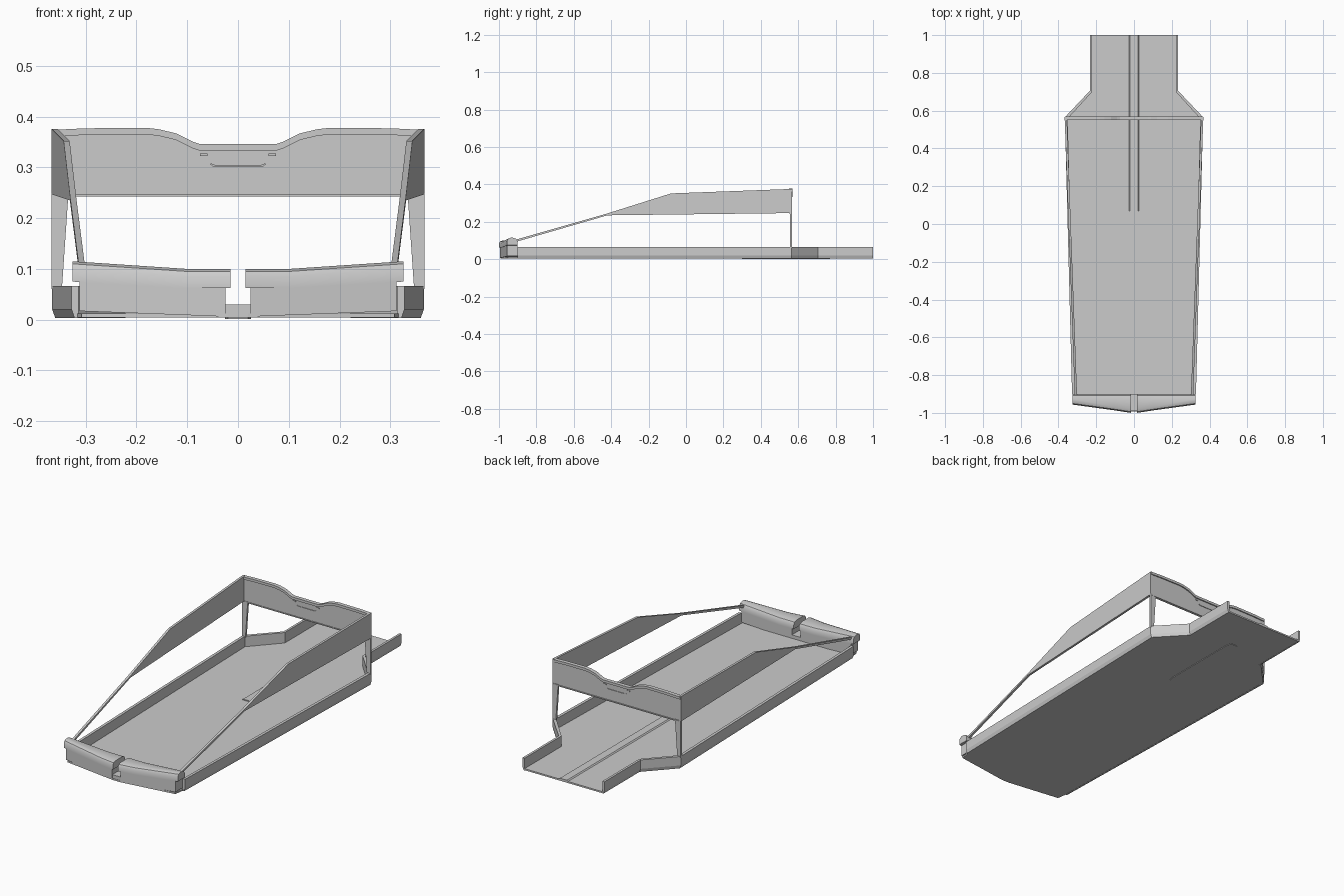
import bpy, bmesh, math

if "Cube" in bpy.data.objects:
    bpy.data.objects.remove(bpy.data.objects["Cube"])


def loft(name, sections, mirror=False, smooth=False):
    """Skin a row of matching closed sections and cap both ends."""
    bm = bmesh.new()
    rings = [[bm.verts.new(p) for p in s] for s in sections]
    n = len(rings[0])
    for a, b in zip(rings, rings[1:]):
        for i in range(n):
            j = (i + 1) % n
            bm.faces.new((a[i], a[j], b[j], b[i]))
    bm.faces.new(rings[0][::-1])
    bm.faces.new(rings[-1])
    bmesh.ops.recalc_face_normals(bm, faces=bm.faces)
    me = bpy.data.meshes.new(name)
    bm.to_mesh(me)
    bm.free()
    ob = bpy.data.objects.new(name, me)
    bpy.context.collection.objects.link(ob)
    if mirror:
        ob.modifiers.new("Mirror", 'MIRROR').use_mirror_merge = False
    if smooth:
        bpy.ops.object.select_all(action='DESELECT')
        ob.select_set(True)
        bpy.context.view_layer.objects.active = ob
        bpy.ops.object.shade_smooth_by_angle(angle=math.radians(35))
    return ob


def both(half):
    """Close a right-hand outline with its mirror image."""
    return half + [(-x, v) for x, v in reversed(half)]


def slab_z(name, pts, z0, z1, mirror=False):
    return loft(name, [[(x, y, z) for x, y in pts] for z in (z0, z1)], mirror)


def slab_y(name, pts, y0, y1, mirror=False):
    return loft(name, [[(x, y, z) for x, z in pts] for y in (y0, y1)], mirror)


# Floor with pointed front and narrow rear neck
slab_z("floor", both([(0.02, -0.992), (0.308, -0.952), (0.316, -0.9),
                      (0.353, 0.56), (0.226, 0.701), (0.226, 1.0)]), 0.004, 0.012)

# Low side walls that follow the floor outline
outer = [(0.328, -0.9), (0.366, 0.565), (0.234, 0.705), (0.234, 1.0)]
inner = [(0.314, -0.9), (0.351, 0.558), (0.222, 0.699), (0.222, 1.0)]
loft("side_wall", [[(xo - 0.006, yo, 0.003), (xo, yo, 0.02), (xo, yo, 0.066),
                    (xi, yi, 0.066), (xi, yi, 0.003)]
                   for (xo, yo), (xi, yi) in zip(outer, inner)], mirror=True)

# Shallow ridge down the floor and the underside plate
slab_y("floor_ridge", both([(0.028, 0.010), (0.02, 0.017)]), 0.07, 1.0)
slab_z("underside_plate", both([(0.02, 0.3), (0.026, 0.33), (0.026, 0.74),
                                (0.02, 0.77)]), 0.001, 0.006)

# Front bumper halves: (x, front y, bottom z, cap underside z, top z)
body = [(0.025, -0.994, 0.006, 0.062, 0.1), (0.1, -0.985, 0.009, 0.062, 0.1),
        (0.312, -0.956, 0.017, 0.075, 0.114)]
loft("bumper_body", [[(x, -0.9, zb), (x, f, zb), (x, f, zc), (x, -0.9, zc)]
                     for x, f, zb, zc, zt in body], mirror=True)
cap = [(0.015, -1.0, 0.062, 0.1), (0.1, -0.987, 0.062, 0.1), (0.326, -0.956, 0.075, 0.115)]
loft("bumper_cap", [[(x, -0.9, zc), (x, f, zc), (x, f, zt - 0.015),
                     (x, f + 0.006, zt - 0.005), (x, f + 0.018, zt),
                     (x, -0.925, zt), (x, -0.908, zt - 0.005), (x, -0.9, zt - 0.017)]
                    for x, f, zc, zt in cap], mirror=True, smooth=True)
slab_z("bumper_gap_lip", both([(0.026, -0.99), (0.026, -0.9)]), 0.005, 0.03)

# Upper side panels tapering into thin rails toward the front
side = [(-0.92, 0.102), (-0.43, 0.242), (-0.08, 0.352), (0.566, 0.376),
        (0.566, 0.247), (-0.42, 0.235), (-0.92, 0.09)]
loft("side_panel", [[(0.313 + (y + 0.92) * 0.0365 - t, y, z) for y, z in side]
                    for t in (0, 0.012)], mirror=True)

# Rear posts
slab_y("rear_post", [(0.367, 0.25), (0.367, 0.06), (0.347, 0.06), (0.334, 0.25)],
       0.556, 0.567, mirror=True)

# Rear crossbar with dipped top edge
top = [(0.364, 0.374), (0.3, 0.377), (0.18, 0.378), (0.155, 0.375),
       (0.122, 0.367), (0.09, 0.351), (0.075, 0.346)]
slab_y("rear_panel", both([(0.364, 0.244)] + top), 0.557, 0.564)
rim = both(top)
loft("rear_panel_rim", [[(x, 0.55, z - 0.013), (x, 0.55, z), (x, 0.57, z), (x, 0.57, z - 0.013)]
                        for x, z in rim])
slab_y("rear_panel_bottom_rim", both([(0.364, 0.243), (0.364, 0.248)]), 0.554, 0.568)

# Handle detail on the rear crossbar
slab_y("handle_strip", both([(0.048, 0.301), (0.055, 0.306), (0.053, 0.308),
                             (0.046, 0.305)]), 0.554, 0.567)
slab_y("handle_tab", [(0.06, 0.322), (0.075, 0.322), (0.075, 0.327), (0.06, 0.327)],
       0.554, 0.567, mirror=True)
